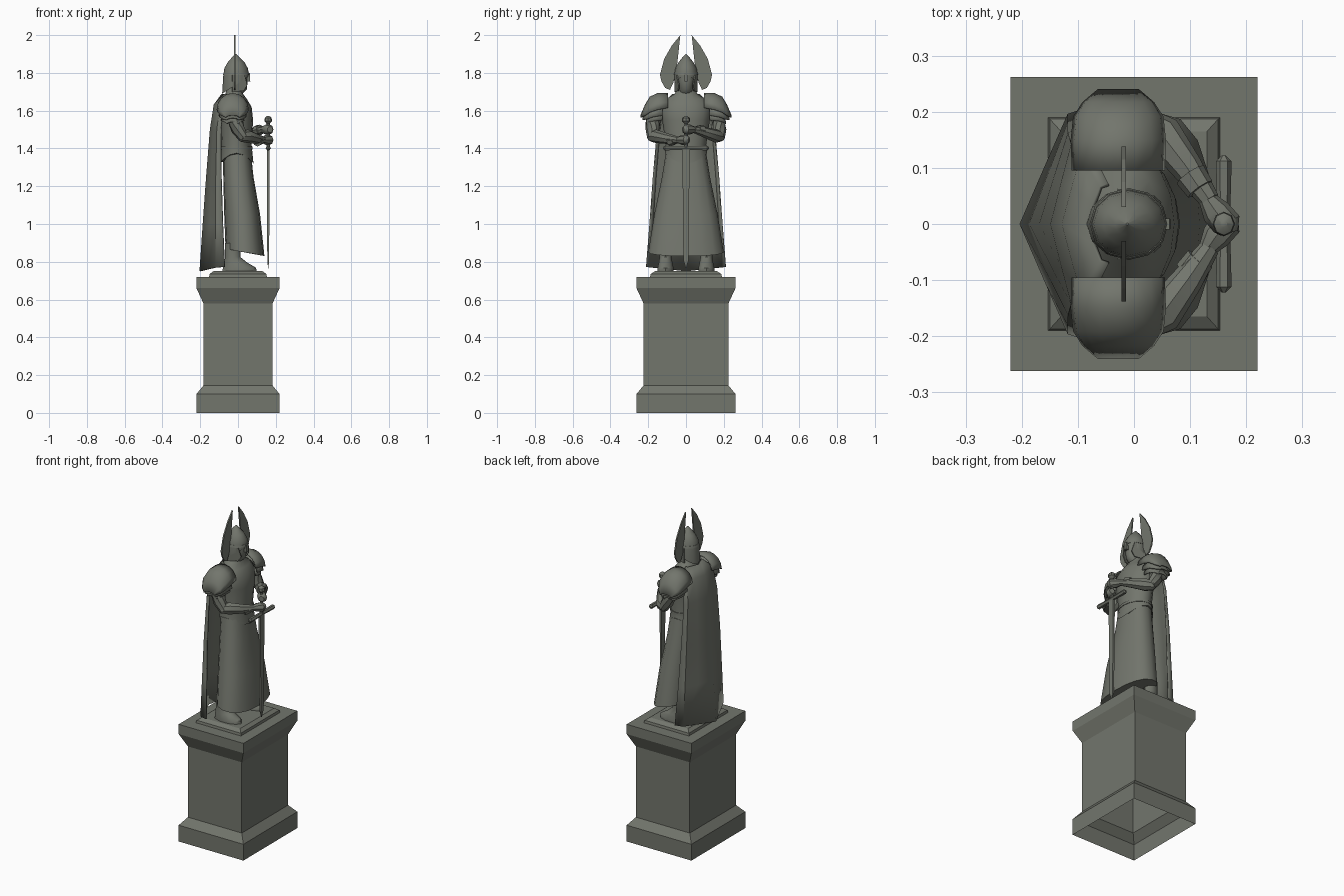
import bpy, bmesh, math
from mathutils import Vector

if "Cube" in bpy.data.objects:
    bpy.data.objects.remove(bpy.data.objects["Cube"])

stone = bpy.data.materials.new("grey_green_stone")
COLOUR = (0.17, 0.18, 0.152, 1)
stone.diffuse_color = COLOUR
stone.use_nodes = True
stone.node_tree.nodes["Principled BSDF"].inputs["Base Color"].default_value = COLOUR
SIDES = ((-1, "right"), (1, "left"))


def finish(name, bm, smooth=40, thick=0):
    bmesh.ops.recalc_face_normals(bm, faces=bm.faces)
    mesh = bpy.data.meshes.new(name)
    bm.to_mesh(mesh)
    bm.free()
    mesh.materials.append(stone)
    obj = bpy.data.objects.new(name, mesh)
    bpy.context.collection.objects.link(obj)
    if thick:
        mod = obj.modifiers.new("thickness", "SOLIDIFY")
        mod.thickness = thick
        mod.offset = 0
    if smooth:
        bpy.ops.object.select_all(action="DESELECT")
        obj.select_set(True)
        bpy.context.view_layer.objects.active = obj
        bpy.ops.object.shade_smooth_by_angle(angle=math.radians(smooth))
    return obj


def bridge(bm, rows, closed):
    for r, s in zip(rows, rows[1:]):
        for i in range(len(r) if closed else len(r) - 1):
            j = (i + 1) % len(r)
            bm.faces.new((r[i], r[j], s[j], s[i]))


def loft(name, sections, n=12, bottom=True, top=True, smooth=40, power=1.0):
    """Stack level rings: (x, y, z, rx, ry, tilt, arch)."""
    bm, rows = bmesh.new(), []
    for x, y, z, rx, ry, *extra in sections:
        tilt, arch = (extra + [0, 0])[:2]
        row = []
        for i in range(n):
            a = math.tau * (i + (0.5 if n == 4 else 0)) / n
            c, s = math.cos(a), math.sin(a)
            px = math.copysign(abs(c) ** power, c)
            py = math.copysign(abs(s) ** power, s)
            if n == 4:
                px, py = px * math.sqrt(2), py * math.sqrt(2)
            row.append(bm.verts.new((x + rx * px, y + ry * py, z + tilt * c + arch * c * c)))
        rows.append(row)
    bridge(bm, rows, True)
    if bottom:
        bm.faces.new(rows[0])
    if top:
        bm.faces.new(rows[-1])
    return finish(name, bm, smooth)


def limb(name, path, n=8):
    """Sweep a ring along a path of (x, y, z, radius)."""
    bm, rows = bmesh.new(), []
    pts = [Vector(p[:3]) for p in path]
    for k, p in enumerate(pts):
        d = pts[min(k + 1, len(pts) - 1)] - pts[max(k - 1, 0)]
        q = d.to_track_quat("Z", "Y")
        r = path[k][3]
        rows.append([bm.verts.new(p + q @ Vector((r * math.cos(math.tau * i / n),
                                                  r * math.sin(math.tau * i / n), 0)))
                     for i in range(n)])
    bridge(bm, rows, True)
    bm.faces.new(rows[0])
    bm.faces.new(rows[-1])
    return finish(name, bm)


def sheet(name, rows, thick):
    bm = bmesh.new()
    bridge(bm, [[bm.verts.new(p) for p in r] for r in rows], False)
    return finish(name, bm, 40, thick)


def plate(name, outline, thick):
    bm = bmesh.new()
    bm.faces.new([bm.verts.new(p) for p in outline])
    return finish(name, bm, 0, thick)


# Pedestal, hollow underneath, and the small plinth on it
loft("pedestal", [(0, 0, z, a, b) for z, a, b in (
    (0, .22, .262), (.10, .22, .262), (.145, .183, .225), (.58, .183, .225),
    (.66, .22, .262), (.72, .22, .262))], n=4, bottom=False, smooth=0)
loft("plinth", [(0, 0, .72, .153, .19), (0, 0, .735, .15, .187),
                (0, 0, .75, .13, .165)], n=4, bottom=False, smooth=0)

# Robe skirt and tunic with an arched hem
loft("skirt", [(.037, 0, .85, .103, .2, -.02), (.022, 0, 1.05, .095, .168),
               (.002, 0, 1.25, .08, .127), (-.008, 0, 1.42, .072, .1)], n=16, power=.85)
loft("tunic", [(-.008, 0, 1.375, .09, .112, 0, -.055), (-.008, 0, 1.42, .08, .107),
               (-.008, 0, 1.55, .088, .126), (-.012, 0, 1.62, .084, .132),
               (-.02, 0, 1.66, .068, .108), (-.02, 0, 1.69, .046, .06),
               (-.02, 0, 1.73, .038, .042)], n=16)
loft("belt", [(-.008, 0, 1.395, .086, .112), (-.008, 0, 1.41, .086, .112)], n=16)

# Cape hanging from the shoulders
cape = []
for z, back, wide, front in ((.75, -.2, .208, -.07), (1.0, -.183, .19, -.08),
                             (1.25, -.165, .172, -.088), (1.5, -.145, .15, -.09),
                             (1.63, -.125, .13, -.075), (1.685, -.085, .07, -.045)):
    half = [(front, wide), (front * .65 + back * .35, wide * .93),
            (front * .35 + back * .65, wide * .5)]
    lift = .022 if z < .8 else 0
    row = [(x, y, z + lift * y / wide) for x, y in half]
    cape.append(row + [(back, 0, z)] + [(x, -y, h) for x, y, h in reversed(row)])
sheet("cape", cape, .008)

# Head with a pointed helmet
loft("face", [(-.012, 0, 1.69, .036, .036), (.002, 0, 1.715, .046, .036),
              (-.004, 0, 1.76, .054, .048), (-.006, 0, 1.82, .056, .05)])
loft("helmet", [(-.014, 0, 1.735, .07, .062, .045), (-.01, 0, 1.79, .068, .062, .005),
                (-.01, 0, 1.825, .062, .056), (-.01, 0, 1.855, .045, .04),
                (-.012, 0, 1.88, .022, .02), (-.012, 0, 1.9, .002, .002)], bottom=False)
loft("nose_guard", [(.053, 0, 1.755, .012, .009), (.055, 0, 1.8, .008, .01)], n=4, smooth=0)
loft("helmet_brow", [(-.009, 0, 1.79, .07, .064), (-.009, 0, 1.803, .067, .061)])
for s, side in SIDES:
    plate(side + "_cheek_guard", [(x, s * y, z) for x, y, z in (
        (-.03, .06, 1.79), (.035, .048, 1.79), (.048, .036, 1.735),
        (.03, .04, 1.705), (-.03, .058, 1.7))], .006)
    # Upright helmet wing
    plate(side + "_helmet_wing", [(-.018, s * y, z) for y, z in (
        (.03, 2.0), (.075, 1.945), (.115, 1.875), (.138, 1.79), (.13, 1.755),
        (.11, 1.72), (.085, 1.71), (.068, 1.745), (.055, 1.79), (.045, 1.86))], .008)

# Layered shoulder guards
LAYERS = (("shoulder_guard", ((.095, 1.69, .08, .075), (.15, 1.69, .082, .085),
                              (.19, 1.672, .078, .08), (.215, 1.63, .062, .055),
                              (.238, 1.575, .035, .012))),
          ("upper_lame", ((.125, 1.645, .072, .07), (.18, 1.635, .068, .07),
                          (.205, 1.6, .055, .045), (.228, 1.56, .03, .01))),
          ("lower_lame", ((.125, 1.61, .06, .06), (.17, 1.605, .058, .06),
                          (.195, 1.57, .046, .03), (.21, 1.54, .028, .01))))
for s, side in SIDES:
    for name, spans in LAYERS:
        sheet(side + "_" + name, [[(-.028 + depth * math.sin(a), s * y,
                                    z - drop * (1 - math.cos(a)))
                                   for a in (k * math.pi / 8 for k in range(-4, 5))]
                                  for y, z, depth, drop in spans], .006)

# Arms folded forward onto the sword grip, one hand above the other
for s, side in SIDES:
    h = 1.5 if s > 0 else 1.445
    limb(side + "_upper_arm", [(-.03, s * .14, 1.64, .04), (-.02, s * .172, 1.57, .042),
                               (.0, s * .178, 1.5, .036), (.03, s * .178, 1.455, .027)])
    limb(side + "_forearm", [(.012, s * .185, 1.462, .026), (.05, s * .16, 1.465, .036),
                             (.095, s * .1, h * .6 + .585, .028),
                             (.135, s * .042, h, .018)])
    limb(side + "_cuff", [(.1, s * .088, h - .006, .029), (.118, s * .062, h, .026)])
    limb(side + "_hand", [(.13, s * .045, h, .016), (.146, s * .022, h, .026),
                          (.165, 0, h, .027), (.17, -s * .016, h, .016)])

# Sword standing point down
SX = .16
loft("blade", [(SX, 0, .765, .001, .001), (SX, 0, .81, .005, .014),
               (SX, 0, 1.4, .007, .019)], n=4, smooth=0)
loft("grip", [(SX, 0, 1.4, .01, .011), (SX, 0, 1.54, .009, .009)], n=8)
loft("pommel", [(SX, 0, 1.53, .008, .008), (SX, 0, 1.545, .02, .022),
                (SX, 0, 1.562, .018, .02), (SX, 0, 1.572, .006, .006)], n=8)
limb("crossguard", [(SX, -.122, 1.402, .004), (SX, -.112, 1.402, .014),
                    (SX, 0, 1.402, .011), (SX, .112, 1.402, .014),
                    (SX, .122, 1.402, .004)], n=6)

# Boots
for s, side in SIDES:
    y = s * .108
    loft(side + "_boot", [(.008, y, .75, .09, .044), (.008, y, .768, .088, .044),
                          (-.012, y, .795, .062, .038), (-.028, y, .825, .04, .033),
                          (-.028, y, .9, .04, .036)], n=10)
